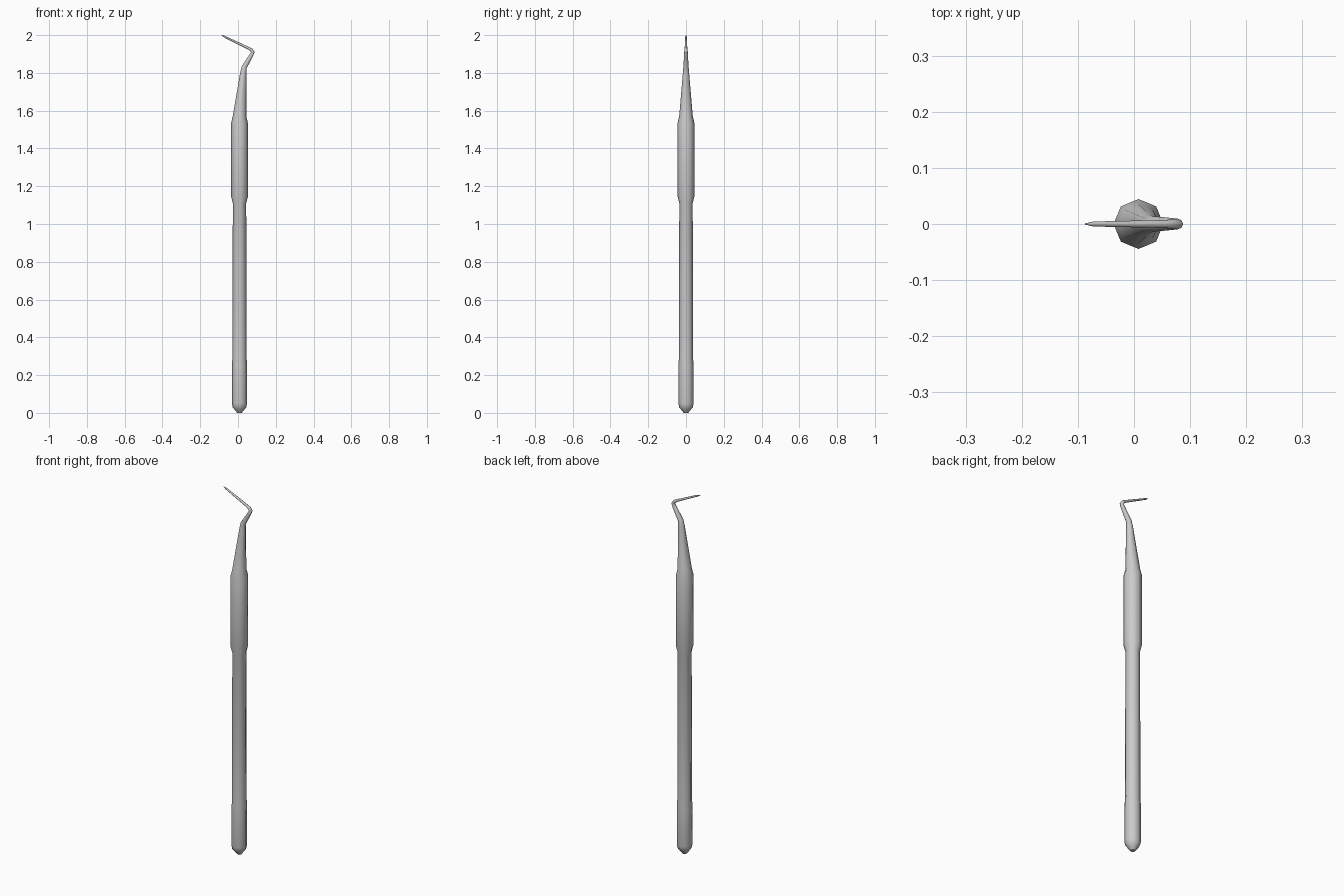
import bpy, bmesh, math

if "Cube" in bpy.data.objects:
    bpy.data.objects.remove(bpy.data.objects["Cube"])

SIDES = 8


def swept_part(name, stations):
    """Closed tube; each station is (x, z, radius, tilt from vertical towards +x in degrees)."""
    bm = bmesh.new()
    rings = []
    for x, z, r, tilt in stations:
        t = math.radians(tilt)
        ring = []
        for i in range(SIDES):
            a = 2 * math.pi * i / SIDES
            u, v = r * math.cos(a), r * math.sin(a)
            ring.append(bm.verts.new((x + u * math.cos(t), v, z - u * math.sin(t))))
        rings.append(ring)
    for lo, hi in zip(rings, rings[1:]):
        for i in range(SIDES):
            j = (i + 1) % SIDES
            bm.faces.new((lo[i], lo[j], hi[j], hi[i]))
    bm.faces.new(rings[0][::-1])
    bm.faces.new(rings[-1])
    bmesh.ops.recalc_face_normals(bm, faces=bm.faces)
    mesh = bpy.data.meshes.new(name)
    bm.to_mesh(mesh)
    bm.free()
    obj = bpy.data.objects.new(name, mesh)
    bpy.context.collection.objects.link(obj)
    bpy.ops.object.select_all(action='DESELECT')
    obj.select_set(True)
    bpy.context.view_layer.objects.active = obj
    bpy.ops.object.shade_smooth_by_angle(angle=math.radians(50))
    return obj


# One continuous instrument: rounded butt, slim handle, grip, tapered neck, bent probe
CX = 0.008
handle = [(CX, z, r, 0) for z, r in (
    (0.0, 0.012), (0.015, 0.024), (0.03, 0.036), (0.05, 0.040),   # butt
    (0.25, 0.0395), (0.30, 0.0375), (1.11, 0.0355),               # handle
    (1.145, 0.0445), (1.535, 0.0445), (1.57, 0.036))]             # grip
neck = [(0.028, 1.80, 0.0165, 4), (0.033, 1.83, 0.014, 20)]
hook = [(0.069, 1.891, 0.0105, 30), (0.078, 1.909, 0.0095, -5),
        (0.070, 1.922, 0.0085, -48), (0.055, 1.931, 0.0070, -64),
        (-0.072, 1.992, 0.0045, -64), (-0.087, 1.999, 0.0012, -64)]
swept_part("dental_probe", handle + neck + hook)
